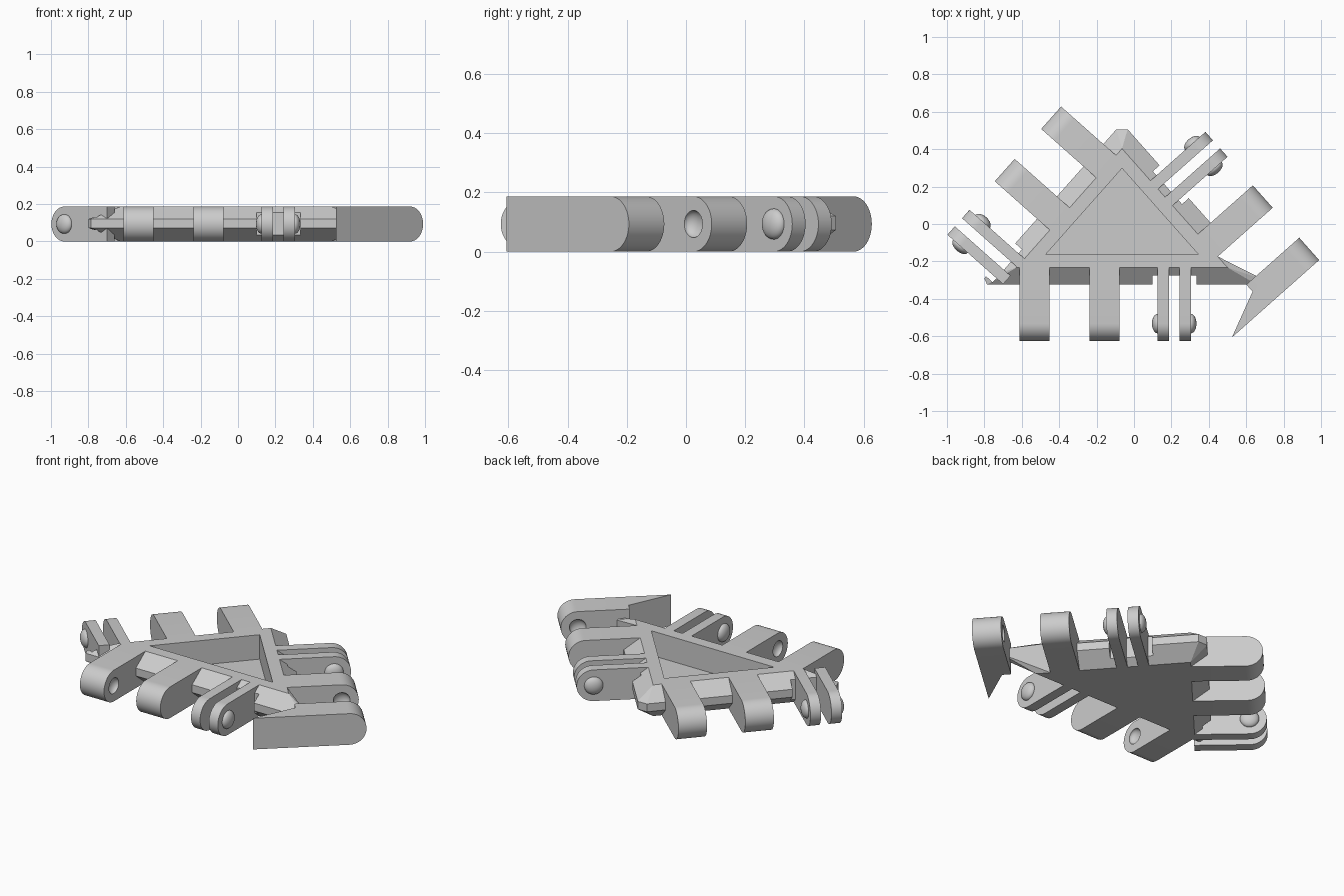
import bpy, bmesh, math
from mathutils import Vector, Matrix

cube = bpy.data.objects.get("Cube")
if cube:
    bpy.data.objects.remove(cube)

HEIGHT = 0.187
MID = HEIGHT / 2
REACH = 0.393          # how far knuckles stick out of the top edge
PIN = REACH - MID      # pivot distance from the top edge
UP = Vector((0, 0, 1))

grey = bpy.data.materials.new("light_grey")
grey.use_nodes = True
grey.diffuse_color = (0.6, 0.6, 0.6, 1)
grey.node_tree.nodes["Principled BSDF"].inputs["Base Color"].default_value = grey.diffuse_color


def finish(name, bm):
    bmesh.ops.recalc_face_normals(bm, faces=bm.faces)
    mesh = bpy.data.meshes.new(name)
    bm.to_mesh(mesh)
    bm.free()
    mesh.materials.append(grey)
    obj = bpy.data.objects.new(name, mesh)
    bpy.context.collection.objects.link(obj)
    return obj


def prism(name, points, sweep):
    bm = bmesh.new()
    face = bm.faces.new([bm.verts.new(p) for p in points])
    new = bmesh.ops.extrude_face_region(bm, geom=[face])["geom"]
    bmesh.ops.translate(bm, vec=sweep, verts=[v for v in new if isinstance(v, bmesh.types.BMVert)])
    return finish(name, bm)


def cut(obj, cutter):
    cutter.hide_render = True
    mod = obj.modifiers.new("cut", "BOOLEAN")
    mod.operation, mod.solver, mod.object = "DIFFERENCE", "EXACT", cutter
    graph = bpy.context.evaluated_depsgraph_get()
    mesh = bpy.data.meshes.new_from_object(obj.evaluated_get(graph))
    obj.modifiers.clear()
    obj.data = mesh
    bpy.data.objects.remove(cutter)


class Side:
    """Local frame of one triangle edge: t runs along it, n points outward."""

    def __init__(self, start, end):
        self.o = start
        self.d = (end - start).normalized()
        self.n = Vector((self.d.y, -self.d.x, 0))

    def at(self, t, n, z=0):
        return self.o + self.d * t + self.n * n + UP * z

    def slab(self, name, outline):
        return prism(name, [self.at(t, n, -0.1) for t, n in outline], UP * 0.5)

    def knuckle(self, name, t, width, root=-0.005):
        pts = [self.at(t, root, HEIGHT), self.at(t, root, 0)]
        for i in range(25):
            a = math.pi * (i / 24 - 0.5)
            pts.append(self.at(t, PIN + MID * math.cos(a), MID + MID * math.sin(a)))
        return prism(name, pts, self.d * width)

    def dome(self, name, t, radius, height=0.03):
        axes = Matrix((self.d, self.n, UP)).transposed().to_4x4()
        bm = bmesh.new()
        bmesh.ops.create_uvsphere(bm, u_segments=32, v_segments=16, radius=1)
        bm.transform(Matrix.Translation(self.at(t, PIN, MID)) @ axes
                     @ Matrix.Diagonal((height, radius, radius, 1)))
        return finish(name, bm)


corners = [Vector((-0.628, -0.233, 0)), Vector((0.5, -0.233, 0)), Vector((-0.064, 0.403, 0))]
sides = [Side(corners[i], corners[(i + 1) % 3]) for i in range(3)]


def offset_corner(i, dist):
    """Corner i moved so both adjoining edges shift outward by dist."""
    a, b = sides[i - 1].n, sides[i].n
    return corners[i] + (a + b) * dist / (1 + a.dot(b))


# Triangular body with chamfered rim and clipped tips
bm = bmesh.new()
for i in range(3):
    tip = offset_corner(i, 0.091)
    for z in (0, HEIGHT):
        bm.verts.new(corners[i] + UP * z)
    for z in (0.073, 0.12):
        for direction in (sides[i].d, -sides[i - 1].d):
            bm.verts.new(tip + direction * 0.045 + UP * z)
bmesh.ops.convex_hull(bm, input=bm.verts)
bmesh.ops.dissolve_limit(bm, angle_limit=0.02, verts=bm.verts, edges=bm.edges)
body = finish("body", bm)

# Recess in the top, leaving a thin floor
cut(body, prism("recess_cutter", [offset_corner(i, -0.07) + UP * 0.04 for i in range(3)], UP * 0.3))

parts = [body]
starts = {"front": 0.016, "left": -0.295, "right": 0.048}
W, PLATE = 0.16, 0.06
for side, (label, s) in zip(sides, starts.items()):
    # Clearance notch around the paired plates
    cut(body, side.slab("notch_cutter", [(s + 0.71, 0.043), (s + 0.945, 0.043),
                                         (s + 0.945, 0.2), (s + 0.71, 0.2)]))

    # Two solid knuckles with facing sockets
    outer = side.knuckle(label + "_outer_knuckle", s, W, -0.235 if label == "left" else -0.005)
    inner = side.knuckle(label + "_inner_knuckle", s + 0.374, W)
    cut(outer, side.dome("socket_cutter", s + W, 0.046))
    cut(inner, side.dome("socket_cutter", s + 0.374, 0.046))
    parts += [outer, inner]

    # Pair of plates with rounded pins on the outside
    for name, t, pin in (("first", 0.738, 0), ("second", 0.856, PLATE)):
        parts.append(side.knuckle(f"{label}_{name}_plate", s + t, PLATE))
        parts.append(side.dome(f"{label}_{name}_pin", s + t + pin, 0.052))

    # Overhanging knuckle has a slanted tail, and the body is trimmed beside it
    if label == "left":
        cut(outer, side.slab("tail_cutter", [(s - 0.02, -0.275), (s + 0.11, 0.015), (s + 0.2, 0.015),
                                             (s + 0.2, -0.5), (s - 0.02, -0.5)]))
        cut(body, side.slab("corner_cutter", [(0.08, 0.0), (-0.143, 0.088),
                                              (-0.143, 0.3), (0.08, 0.3)]))

# Smooth rounded ends and pins, keep hard edges sharp
bpy.ops.object.select_all(action="DESELECT")
for obj in parts:
    obj.select_set(True)
bpy.context.view_layer.objects.active = body
bpy.ops.object.shade_smooth_by_angle(angle=math.radians(25))
